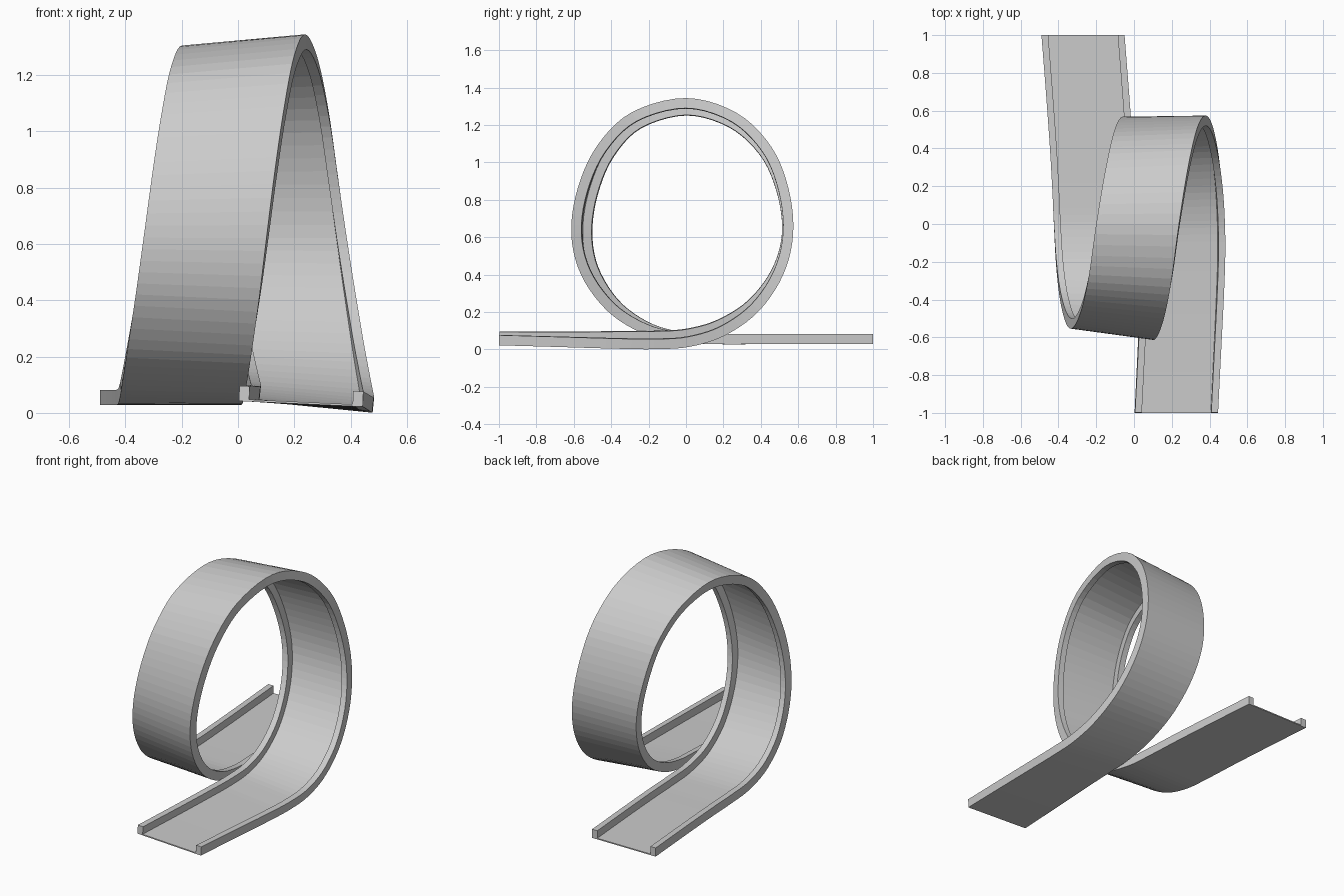
import bpy, bmesh
from mathutils import Vector

if "Cube" in bpy.data.objects:
    bpy.data.objects.remove(bpy.data.objects["Cube"])

WIDTH, RAIL_W, RAIL_H, FLOOR = 0.44, 0.036, 0.054, 0.007
STEPS = 5

# Path stations: centre x, right edge y, right edge z, inward lift of left edge (banking)
PATH = [
    (.223, -1, .022, .020), (.240, -.65, .012, .030), (.253, -.38, .004, .040),
    (.260, -.17, .001, .045), (.258, .02, .014, .045), (.247, .21, .075, .040),
    (.225, .39, .205, .028), (.196, .52, .400, .014), (.165, .573, .620, .006),
    (.132, .548, .860, .012), (.100, .455, 1.085, .022), (.062, .270, 1.265, .034),
    (.020, 0, 1.344, .040), (-.018, -.290, 1.268, .046), (-.052, -.475, 1.090, .054),
    (-.085, -.580, .860, .060), (-.115, -.614, .620, .060), (-.143, -.562, .400, .048),
    (-.172, -.420, .205, .030), (-.192, -.230, .085, .014), (-.203, -.030, .036, .003),
    (-.212, .170, .028, 0), (-.225, .400, .028, 0), (-.245, .680, .028, 0),
    (-.270, 1, .028, 0),
]


def spline(points, steps):
    """Smooth curve through all the points."""
    p = [Vector(q) for q in points]
    p = [2 * p[0] - p[1]] + p + [2 * p[-1] - p[-2]]
    out = []
    for i in range(1, len(p) - 2):
        a, b, c, d = p[i - 1:i + 3]
        for k in range(steps):
            t = k / steps
            out.append(0.5 * (2 * b + (c - a) * t + (2 * a - 5 * b + 4 * c - d) * t * t
                              + (3 * b - a - 3 * c + d) * t ** 3))
    out.append(p[-2])
    return out


# Channel cross-section: distance from left edge, height above underside
PROFILE = [(0, 0), (WIDTH, 0), (WIDTH, RAIL_H), (WIDTH - RAIL_W, RAIL_H),
           (WIDTH - RAIL_W, FLOOR), (RAIL_W, FLOOR), (RAIL_W, RAIL_H), (0, RAIL_H)]

# Sweep the banked channel along the loop
bm = bmesh.new()
stations = spline(PATH, STEPS)
rings = []
for i, (cx, y, z, lift) in enumerate(stations):
    before, after = stations[max(i - 1, 0)], stations[min(i + 1, len(stations) - 1)]
    dy, dz = after[1] - before[1], after[2] - before[2]
    inward = Vector((0, -dz, dy)).normalized()
    right = Vector((cx + WIDTH / 2, y, z))
    left = right - Vector((WIDTH, 0, 0)) + inward * lift
    across = (right - left).normalized()
    up = (inward - across * inward.dot(across)).normalized()
    rings.append([bm.verts.new(left + across * s + up * h) for s, h in PROFILE])

n = len(PROFILE)
for a, b in zip(rings, rings[1:]):
    for j in range(n):
        bm.faces.new((a[j], a[(j + 1) % n], b[(j + 1) % n], b[j]))
bm.faces.new(rings[0])
bm.faces.new(rings[-1][::-1])
bmesh.ops.recalc_face_normals(bm, faces=bm.faces[:])

mesh = bpy.data.meshes.new("loop_track")
bm.to_mesh(mesh)
bm.free()
track = bpy.data.objects.new("loop_track", mesh)
bpy.context.collection.objects.link(track)
